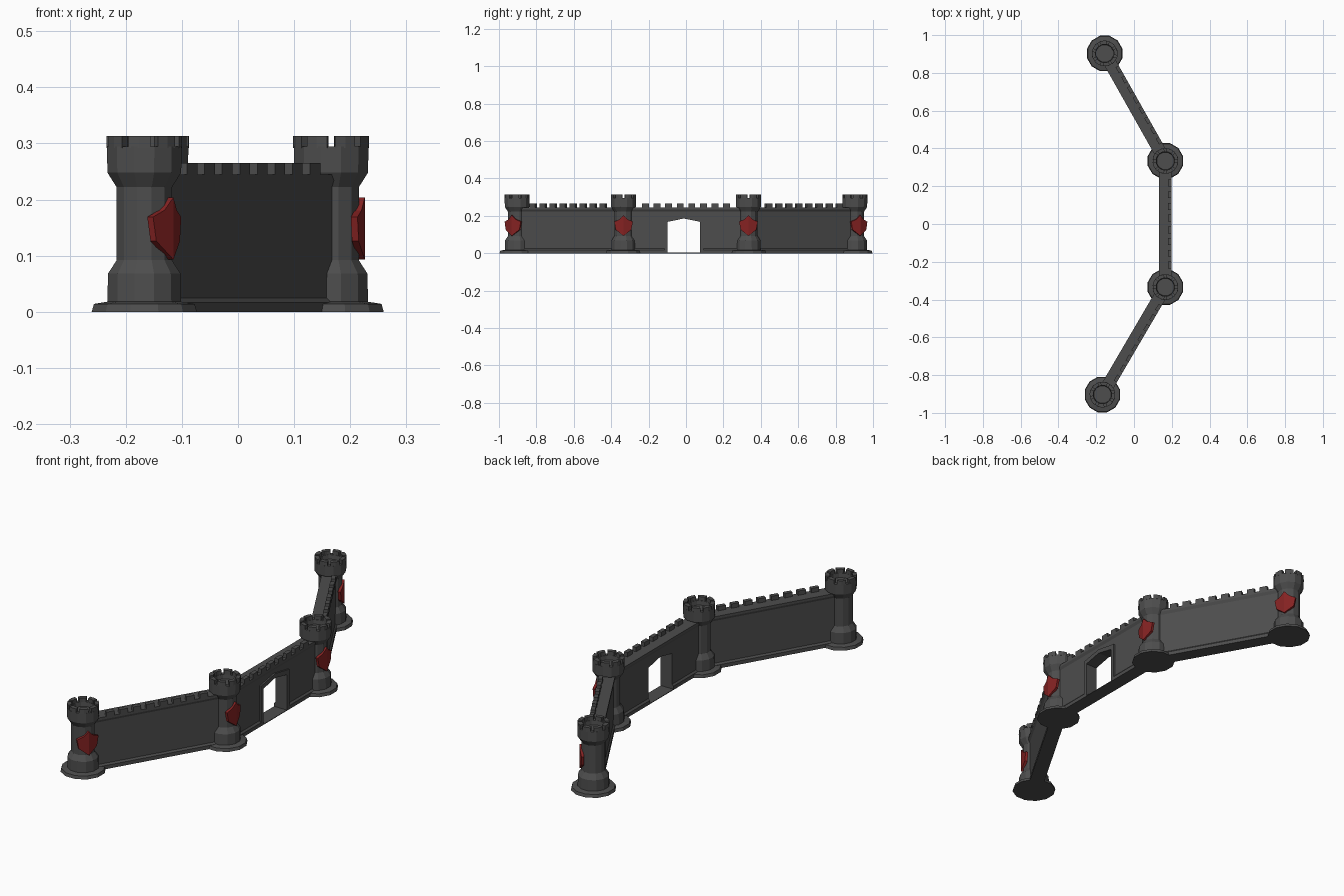
import bpy, bmesh, math
from mathutils import Vector, Matrix

if "Cube" in bpy.data.objects:
    bpy.data.objects.remove(bpy.data.objects["Cube"])


def material(name, rgb):
    m = bpy.data.materials.new(name)
    m.diffuse_color = (*rgb, 1)
    m.use_nodes = True
    m.node_tree.nodes["Principled BSDF"].inputs["Base Color"].default_value = m.diffuse_color
    return m


STONE = material("dark_stone", (0.075, 0.075, 0.075))
RED = material("shield_red", (0.23, 0.016, 0.016))


def finish(name, bm, mat, matrix=Matrix()):
    bmesh.ops.recalc_face_normals(bm, faces=bm.faces[:])
    me = bpy.data.meshes.new(name)
    bm.to_mesh(me)
    bm.free()
    me.materials.append(mat)
    ob = bpy.data.objects.new(name, me)
    ob.matrix_world = matrix
    bpy.context.collection.objects.link(ob)
    return ob


def prism(bm, points, offset):
    """Extrude a closed 3D outline by an offset."""
    f = bm.faces.new([bm.verts.new(p) for p in points])
    ext = bmesh.ops.extrude_face_region(bm, geom=[f])
    vs = [e for e in ext["geom"] if isinstance(e, bmesh.types.BMVert)]
    bmesh.ops.translate(bm, verts=vs, vec=offset)


def box(bm, x0, x1, y0, y1, z0, z1):
    prism(bm, [(x0, y0, z0), (x1, y0, z0), (x1, y1, z0), (x0, y1, z0)], (0, 0, z1 - z0))


SIDES = 12


def tower(name, place):
    # Turned body: foot disc, flared base, shaft, flared head, hollow crown
    profile = [(0.097, 0), (0.093, 0.014), (0.068, 0.018), (0.067, 0.068), (0.051, 0.092),
               (0.051, 0.222), (0.068, 0.248), (0.069, 0.295), (0.049, 0.295), (0.047, 0.275)]
    bm = bmesh.new()
    rings = []
    for r, z in profile:
        rings.append([bm.verts.new((r * math.cos(a), r * math.sin(a), z))
                      for a in [(i + 0.5) * math.tau / SIDES for i in range(SIDES)]])
    for a, b in zip(rings, rings[1:]):
        for i in range(SIDES):
            j = (i + 1) % SIDES
            bm.faces.new((a[i], a[j], b[j], b[i]))
    bm.faces.new(rings[0])
    bm.faces.new(rings[-1])
    # Battlements: eight curved blocks with narrow gaps
    for k in range(8):
        mid = (k + 0.5) * math.tau / 8
        angles = [mid - 0.29, mid, mid + 0.29]
        outline = [(0.068 * math.cos(a), 0.068 * math.sin(a), 0.292) for a in angles]
        outline += [(0.049 * math.cos(a), 0.049 * math.sin(a), 0.292) for a in reversed(angles)]
        prism(bm, outline, (0, 0, 0.021))
    finish(name, bm, STONE, place)


def shield(name, place):
    # Pointed shield folded along a central ridge, facing local +x
    half = [(0.0, 0.204), (0.022, 0.181), (0.05, 0.169), (0.042, 0.126), (0.0, 0.093)]
    bm = bmesh.new()
    for s in (1, -1):
        prism(bm, [(0.060 - 0.26 * y, s * y, z) for y, z in half], (-0.012, 0, 0))
    bmesh.ops.remove_doubles(bm, verts=bm.verts[:], dist=1e-5)
    inner = [f for f in bm.faces if all(abs(v.co.y) < 1e-5 for v in f.verts)]
    bmesh.ops.delete(bm, geom=inner, context="FACES")
    finish(name, bm, RED, place)


def wall(name, a, b):
    # Local frame: +y runs along the wall, +x faces outward
    a, b = Vector(a), Vector(b)
    d = b - a
    place = Matrix.Translation((*((a + b) / 2), 0)) @ Matrix.Rotation(
        math.atan2(d.y, d.x) - math.pi / 2, 4, "Z")
    h = d.length / 2
    bm = bmesh.new()
    # Section: plinth, plain body, widened walkway
    side = [(0.033, 0), (0.033, 0.017), (0.026, 0.025), (0.026, 0.222), (0.033, 0.234), (0.033, 0.245)]
    section = side + [(-x, z) for x, z in reversed(side)]
    prism(bm, [(x, -h, z) for x, z in section], (0, 2 * h, 0))
    ob = finish(name, bm, STONE, place)
    # Merlons along the outer edge
    bm = bmesh.new()
    pitch = 0.062
    n = int((2 * h - 0.11) / pitch)
    for i in range(n):
        y = (i - (n - 1) / 2) * pitch
        box(bm, 0.014, 0.033, y - 0.018, y + 0.018, 0.244, 0.265)
    finish(name + "_battlements", bm, STONE, place)
    return ob, place


def arch(x, half, spring, apex, foot):
    c = -0.011
    return [(x, c - half, foot), (x, c - half, spring), (x, c, apex),
            (x, c + half, spring), (x, c + half, foot)]


spots = [(-0.167, -0.903), (0.166, -0.334), (0.166, 0.334), (-0.155, 0.903)]
turns = [-30, 0, 0, 30]
labels = ["south", "gate_south", "gate_north", "north"]

# Towers with shields
for spot, turn, label in zip(spots, turns, labels):
    place = Matrix.Translation((*spot, 0)) @ Matrix.Rotation(math.radians(turn), 4, "Z")
    tower(label + "_tower", place)
    shield(label + "_shield", place)

# Walls
wall("south_wall", spots[0], spots[1])
gate, gate_place = wall("gate_wall", spots[1], spots[2])
wall("north_wall", spots[2], spots[3])

# Gate surround, a raised pointed frame on the outer face
bm = bmesh.new()
prism(bm, arch(0.02, 0.105, 0.187, 0.206, 0), (0.013, 0, 0))
surround = finish("gate_surround", bm, STONE, gate_place)

# Gate opening
bm = bmesh.new()
prism(bm, arch(-0.1, 0.087, 0.168, 0.186, -0.05), (0.2, 0, 0))
cutter = finish("gate_cutter", bm, STONE, gate_place)
cutter.hide_render = True
for ob in (gate, surround):
    mod = ob.modifiers.new("opening", "BOOLEAN")
    mod.operation = "DIFFERENCE"
    mod.solver = "EXACT"
    mod.object = cutter
    bpy.context.view_layer.objects.active = ob
    bpy.ops.object.modifier_apply(modifier=mod.name)
bpy.data.objects.remove(cutter)

# Thin gate threshold
bm = bmesh.new()
box(bm, -0.033, 0.033, -0.1, 0.08, 0, 0.003)
finish("gate_threshold", bm, STONE, gate_place)
